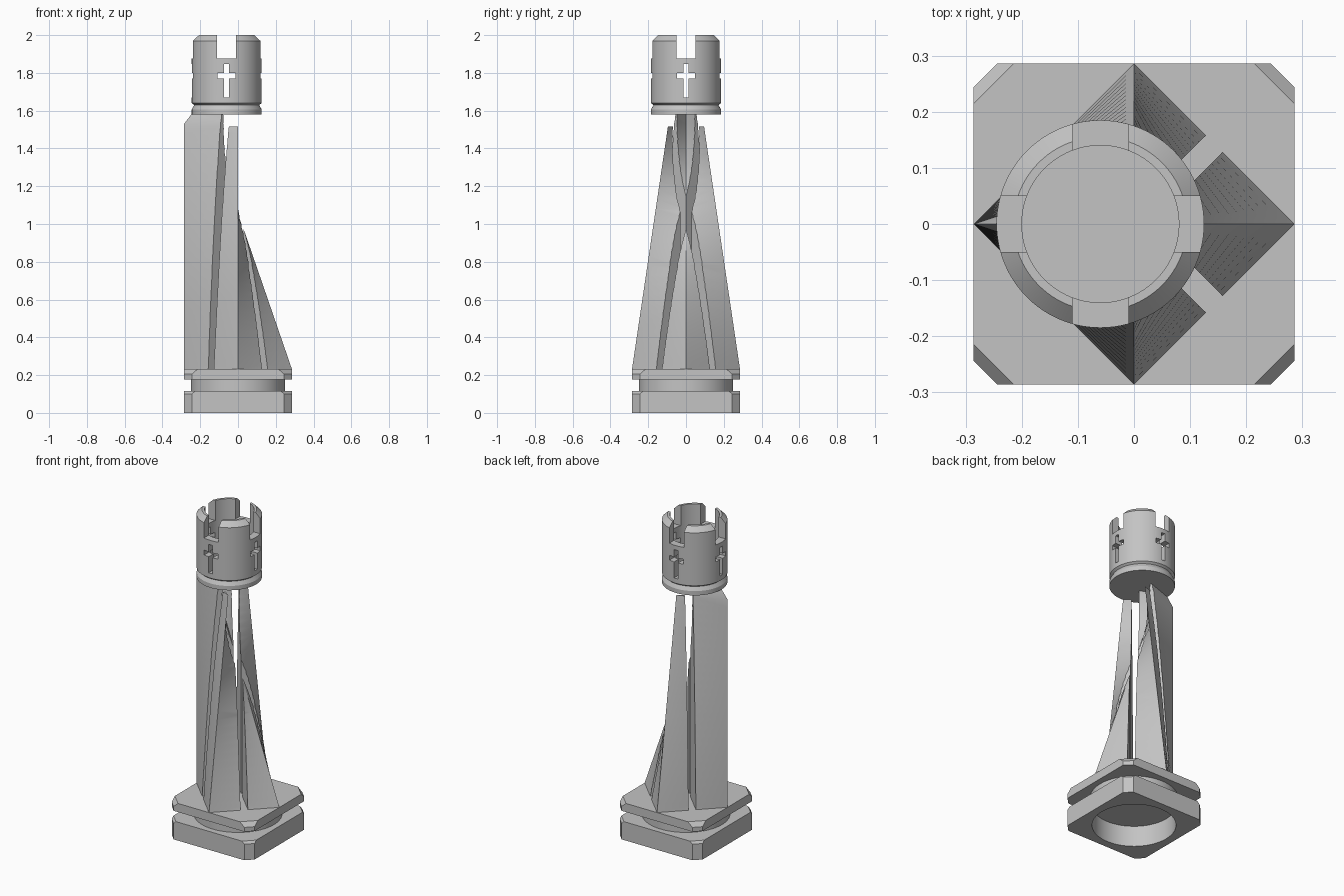
import bpy, bmesh, math
from mathutils import Matrix

cube = bpy.data.objects.get("Cube")
if cube:
    bpy.data.objects.remove(cube, do_unlink=True)

grey = bpy.data.materials.new("light_grey")
grey.use_nodes = True
GREY = (0.55, 0.55, 0.55, 1)
grey.diffuse_color = GREY
grey.node_tree.nodes["Principled BSDF"].inputs["Base Color"].default_value = GREY

HEAD_X = -0.06


def make(name, bm):
    bmesh.ops.recalc_face_normals(bm, faces=bm.faces)
    mesh = bpy.data.meshes.new(name)
    bm.to_mesh(mesh)
    bm.free()
    mesh.materials.append(grey)
    obj = bpy.data.objects.new(name, mesh)
    bpy.context.collection.objects.link(obj)
    return obj


def loft(name, rings):
    """Skin a stack of point rings and cap both ends."""
    bm = bmesh.new()
    loops = [[bm.verts.new(p) for p in ring] for ring in rings]
    n = len(loops[0])
    for low, high in zip(loops, loops[1:]):
        for i in range(n):
            j = (i + 1) % n
            bm.faces.new((low[i], low[j], high[j], high[i]))
    bm.faces.new(loops[0][::-1])
    bm.faces.new(loops[-1])
    return make(name, bm)


def turned(name, profile, x=0, sides=96):
    """Lathe a (radius, z) profile around a vertical axis."""
    turn = [2 * math.pi * i / sides for i in range(sides)]
    return loft(name, [[(x + r * math.cos(a), r * math.sin(a), z) for a in turn]
                       for r, z in profile])


def box(name, size, centre, angle=0):
    bm = bmesh.new()
    bmesh.ops.create_cube(bm, size=1)
    bm.transform(Matrix.Translation(centre) @ Matrix.Rotation(angle, 4, 'Z')
                 @ Matrix.Diagonal((*size, 1)))
    return make(name, bm)


def activate(obj):
    bpy.ops.object.select_all(action='DESELECT')
    obj.select_set(True)
    bpy.context.view_layer.objects.active = obj


def cut(obj, cutter):
    activate(obj)
    mod = obj.modifiers.new("cut", 'BOOLEAN')
    mod.operation, mod.solver, mod.object = 'DIFFERENCE', 'EXACT', cutter
    bpy.ops.object.modifier_apply(modifier=mod.name)
    bpy.data.objects.remove(cutter, do_unlink=True)


def smooth(obj):
    activate(obj)
    bpy.ops.object.shade_smooth_by_angle(angle=math.radians(25))


def slab(name, levels, half=0.286):
    """Square plate whose corner cut changes with height: (z, cut)."""
    rings = []
    for z, c in levels:
        k = half - c
        ring = []
        for sx, sy in ((1, 1), (-1, 1), (-1, -1), (1, -1)):
            pair = [(sx * half, sy * k, z), (sx * k, sy * half, z)]
            ring += pair if sx * sy > 0 else pair[::-1]
        rings.append(ring)
    return loft(name, rings)


# Base: two clipped plates with a round neck and a socket underneath
lower = slab("base_lower_plate", [(0, 0.042), (0.1, 0.042), (0.115, 0.058)])
upper = slab("base_upper_plate", [(0.178, 0.042), (0.205, 0.042), (0.232, 0.072)])
neck = turned("base_neck", [(0.249, 0.115), (0.249, 0.178)])
for part in (lower, neck):
    cut(part, turned("socket_cutter", [(0.237, -0.1), (0.237, 0.13)]))
    smooth(part)

# Column: diamond section that folds into a chevron as it rises
Z0, Z1, STEPS = 0.23, 1.53, 26


def section(z, left=-0.286):
    t = z - Z0
    side, right = 0.286 - 0.148 * t, 0.286 - 0.3446 * t
    return [(left, 0, z), (0, -side, z), (right, 0, z), (0, side, z)]


rings = [section(Z0 + (Z1 - Z0) * i / STEPS) for i in range(STEPS + 1)]
rings.append(section(1.58, -0.247))
column = loft("column_blades", rings)
bm = bmesh.new()
bm.from_mesh(column.data)
bmesh.ops.triangulate(bm, faces=bm.faces)
bm.to_mesh(column.data)
bm.free()

# Diagonal slots split the column into four blades; two tips stop short
for angle in (math.pi / 4, -math.pi / 4):
    cut(column, box("slot_cutter", (2, 0.0424, 3), (0, 0, 1), angle))
cut(column, box("tip_cutter", (1, 1, 0.4), (0.43, 0, 1.717)))
smooth(column)

# Head: foot ring and hollow tower
foot = turned("head_foot_ring", [(0.185, 1.58), (0.185, 1.607), (0.172, 1.63)], HEAD_X)
tower = turned("head_tower", [(0.172, 1.63), (0.185, 1.64), (0.185, 1.97),
                              (0.155, 2.0)], HEAD_X)
cut(tower, turned("bore_cutter", [(0.14, 1.65), (0.14, 2.2)], HEAD_X))

# Battlement gaps and cross-shaped openings on all four sides
for angle in (0, math.pi / 2):
    for width, low, high in ((0.1, 1.875, 2.2), (0.026, 1.67, 1.847), (0.096, 1.77, 1.8)):
        cut(tower, box("opening_cutter", (0.6, width, high - low),
                       (HEAD_X, 0, (low + high) / 2), angle))
for part in (foot, tower):
    smooth(part)
